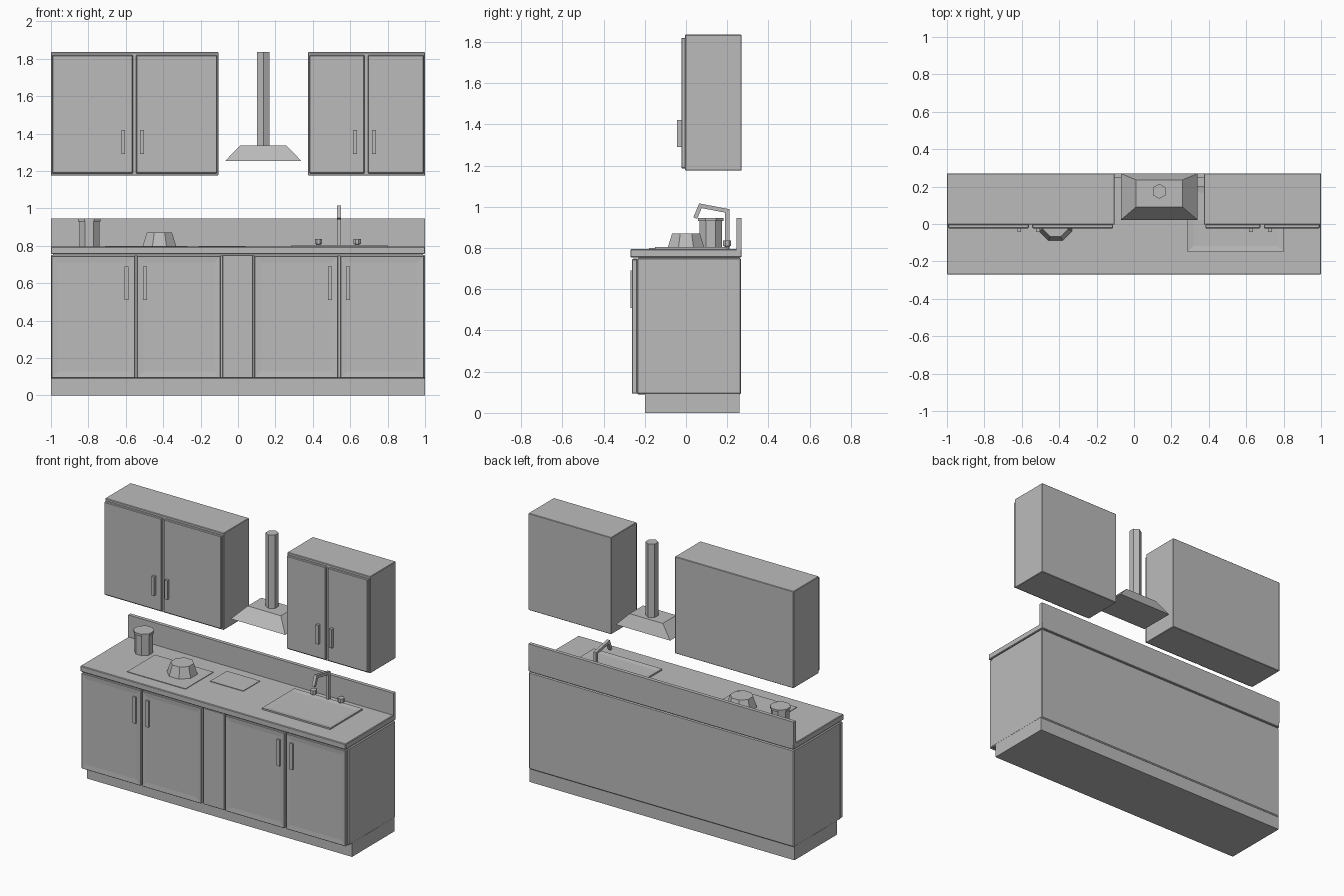
import bpy, bmesh, math
from mathutils import Vector

if "Cube" in bpy.data.objects:
    bpy.data.objects.remove(bpy.data.objects["Cube"])

grey = bpy.data.materials.new("kitchen grey")
grey.diffuse_color = (0.5, 0.5, 0.5, 1)
grey.use_nodes = True
grey.node_tree.nodes["Principled BSDF"].inputs["Base Color"].default_value = grey.diffuse_color


def finish(name, bm, bevel=0.0):
    bmesh.ops.recalc_face_normals(bm, faces=bm.faces)
    me = bpy.data.meshes.new(name)
    bm.to_mesh(me)
    bm.free()
    me.materials.append(grey)
    ob = bpy.data.objects.new(name, me)
    bpy.context.collection.objects.link(ob)
    if bevel:
        m = ob.modifiers.new("edge", 'BEVEL')
        m.width = bevel
        m.segments = 1
    return ob


def box(name, x, y, z, bevel=0.0, inset=None):
    """Box from ranges; inset = (direction, margin, depth) sinks one face."""
    bm = bmesh.new()
    bmesh.ops.create_cube(bm, size=1)
    for v in bm.verts:
        v.co = Vector([r[0] + (c + 0.5) * (r[1] - r[0])
                       for c, r in zip(v.co, (x, y, z))])
    if inset:
        d, margin, depth = Vector(inset[0]), inset[1], inset[2]
        bm.normal_update()
        face = max(bm.faces, key=lambda f: f.normal.dot(d))
        bmesh.ops.inset_region(bm, faces=[face], thickness=margin)
        for v in face.verts:
            v.co -= d * depth
    return finish(name, bm, bevel)


def prism(name, x, y, rings, sides, turn):
    """Stack of polygon rings given as (radius, z)."""
    bm = bmesh.new()
    loops = []
    for r, z in rings:
        loops.append([bm.verts.new((x + r * math.cos(turn + math.tau * i / sides),
                                    y + r * math.sin(turn + math.tau * i / sides), z))
                      for i in range(sides)])
    for a, b in zip(loops, loops[1:]):
        for i in range(sides):
            j = (i + 1) % sides
            bm.faces.new((a[i], a[j], b[j], b[i]))
    bm.faces.new(loops[0])
    bm.faces.new(loops[-1])
    return finish(name, bm)


FRONT, UP = (0, -1, 0), (0, 0, 1)

# Base cabinet, plinth, worktop and splashback
box("plinth", (-1, 1), (-0.20, 0.26), (0, 0.095))
box("base_cabinet", (-1, 1), (-0.238, 0.267), (0.09, 0.752), 0.006)
box("worktop", (-1, 1), (-0.27, 0.27), (0.755, 0.795), 0.004)
box("worktop_support", (-0.99, 0.99), (-0.23, 0.26), (0.745, 0.76))
box("splashback", (-1, 1), (0.245, 0.27), (0.79, 0.945))

# Base doors and slim handles
for i, (a, b) in enumerate([(-0.997, -0.55), (-0.54, -0.093),
                            (0.088, 0.535), (0.547, 0.995)]):
    box(f"base_door_{i + 1}", (a, b), (-0.263, -0.236), (0.093, 0.745), 0.003,
        (FRONT, 0.05, 0.003))
box("centre_panel", (-0.082, 0.08), (-0.259, -0.236), (0.093, 0.75), 0.003)
for i, x in enumerate([-0.596, -0.497, 0.492, 0.588]):
    box(f"base_handle_{i + 1}", (x - 0.011, x + 0.011), (-0.27, -0.258), (0.51, 0.69))

# Wall cabinets with doors and handles
for side, (a, b), doors, handles in [
        ("left", (-1, -0.105), [(-0.994, -0.562), (-0.545, -0.112)], [-0.613, -0.513]),
        ("right", (0.375, 1), [(0.382, 0.676), (0.695, 0.994)], [0.626, 0.727])]:
    box(f"{side}_wall_cabinet", (a, b), (-0.004, 0.27), (1.175, 1.835), 0.003)
    for i, d in enumerate(doors):
        box(f"{side}_wall_door_{i + 1}", d, (-0.023, -0.002), (1.187, 1.82), 0.004)
    for i, x in enumerate(handles):
        box(f"{side}_wall_handle_{i + 1}", (x - 0.01, x + 0.01),
            (-0.043, -0.02), (1.29, 1.42))

# Extractor hood: tapered canopy and hexagonal flue
bm = bmesh.new()
rings = []
for x0, x1, y0, y1, z in [(-0.07, 0.34, 0.022, 0.27, 1.252),
                          (0.01, 0.26, 0.09, 0.236, 1.335)]:
    rings.append([bm.verts.new((x, y, z)) for x, y in
                  [(x0, y0), (x1, y0), (x1, y1), (x0, y1)]])
bm.faces.new(rings[0])
bm.faces.new(rings[1])
for i in range(4):
    j = (i + 1) % 4
    bm.faces.new((rings[0][i], rings[0][j], rings[1][j], rings[1][i]))
finish("hood_canopy", bm)
prism("hood_flue", 0.135, 0.175, [(0.04, 1.33), (0.04, 1.835)], 6, math.pi / 2)

# Hob, worktop board and sink
box("hob", (-0.71, -0.27), (-0.18, 0.12), (0.79, 0.799))
box("board", (-0.21, 0.04), (0.0, 0.18), (0.79, 0.799))
box("sink", (0.285, 0.80), (-0.15, 0.20), (0.79, 0.805), 0, (UP, 0.045, 0.005))

# Faucet: upright, arm and spout along a bent path
bm = bmesh.new()
path = [(0.20, 0.795), (0.20, 0.98), (0.07, 1.005), (0.045, 0.945)]
h = 0.010
pts = [Vector(p) for p in path]
rings = []
for i, p in enumerate(pts):
    d0 = (p - pts[i - 1]).normalized() if i else (pts[1] - p).normalized()
    d1 = (pts[i + 1] - p).normalized() if i < 3 else d0
    n0, n1 = Vector((-d0.y, d0.x)), Vector((-d1.y, d1.x))
    n = (n0 + n1).normalized()
    n *= h / n.dot(n0)
    rings.append([bm.verts.new((0.54 + sx * h, p.x + s * n.x, p.y + s * n.y))
                  for sx, s in [(-1, -1), (1, -1), (1, 1), (-1, 1)]])
for a, b in zip(rings, rings[1:]):
    for i in range(4):
        j = (i + 1) % 4
        bm.faces.new((a[i], a[j], b[j], b[i]))
bm.faces.new(rings[0])
bm.faces.new(rings[-1])
finish("faucet", bm)
for i, x in enumerate([0.43, 0.637]):
    prism(f"tap_{i + 1}", x, 0.20,
          [(0.013, 0.795), (0.013, 0.808), (0.021, 0.81), (0.021, 0.836)], 8, math.pi / 8)

# Cooking pot and canister with a lip
prism("pot", -0.42, 0.0, [(0.098, 0.795), (0.073, 0.87)], 8, math.pi / 8)
prism("canister", -0.795, 0.12,
      [(0.058, 0.795), (0.058, 0.93), (0.066, 0.93), (0.066, 0.945)], 8, math.pi / 8)
